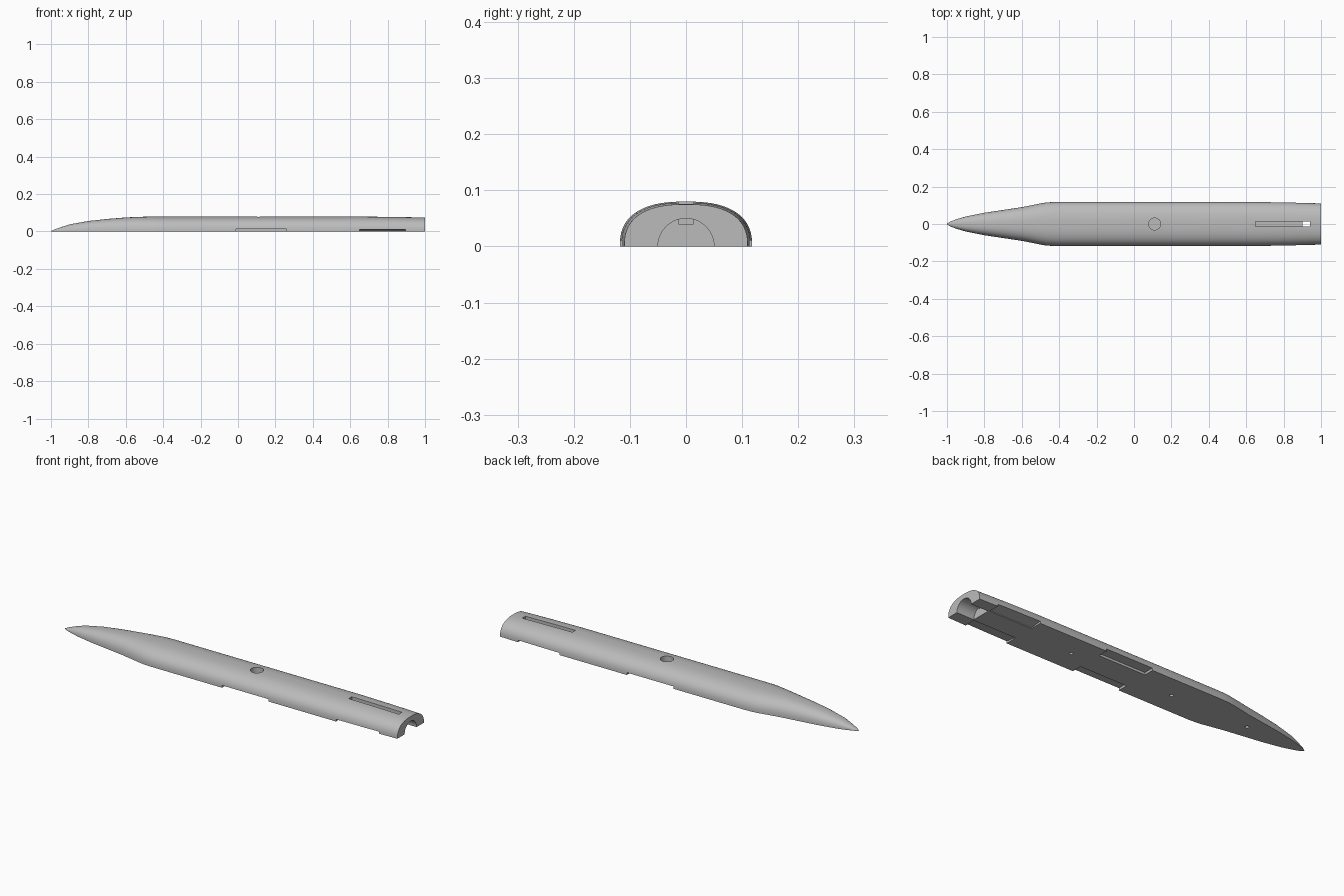
import bpy, bmesh, math
from mathutils import Matrix, Vector

cube = bpy.data.objects.get("Cube")
if cube:
    bpy.data.objects.remove(cube)

grey = bpy.data.materials.new("light grey")
grey.use_nodes = True
grey.diffuse_color = (0.5, 0.5, 0.5, 1)
grey.node_tree.nodes["Principled BSDF"].inputs["Base Color"].default_value = (0.5, 0.5, 0.5, 1)


def make_object(name, bm):
    bmesh.ops.recalc_face_normals(bm, faces=bm.faces)
    mesh = bpy.data.meshes.new(name)
    bm.to_mesh(mesh)
    bm.free()
    mesh.materials.append(grey)
    obj = bpy.data.objects.new(name, mesh)
    bpy.context.collection.objects.link(obj)
    return obj


def loft(name, rings):
    """Skin closed rings of equal length and cap both ends."""
    bm = bmesh.new()
    loops = [[bm.verts.new(p) for p in ring] for ring in rings]
    for a, b in zip(loops, loops[1:]):
        for i in range(len(a)):
            j = (i + 1) % len(a)
            bm.faces.new((a[i], a[j], b[j], b[i]))
    bm.faces.new(loops[0])
    bm.faces.new(loops[-1])
    return make_object(name, bm)


def box(name, x0, x1, y0, y1, z0, z1):
    corners = [(y0, z0), (y1, z0), (y1, z1), (y0, z1)]
    return loft(name, [[(x, y, z) for y, z in corners] for x in (x0, x1)])


def cylinder(name, centre, radius, depth, axis="Z"):
    bm = bmesh.new()
    turn = Matrix.Rotation(math.pi / 2, 4, "Y") if axis == "X" else Matrix()
    bmesh.ops.create_cone(bm, cap_ends=True, segments=40, radius1=radius, radius2=radius,
                          depth=depth, matrix=Matrix.Translation(Vector(centre)) @ turn)
    return make_object(name, bm)


# Half fuselage: stations of x, half width, height with a rounded, flat-bottomed section
stations = [
    (-1, 0.002, 0.002), (-0.985, 0.012, 0.009), (-0.95, 0.025, 0.022), (-0.9, 0.04, 0.038),
    (-0.8, 0.06, 0.056), (-0.7, 0.075, 0.067), (-0.6, 0.09, 0.075), (-0.55, 0.1, 0.0775),
    (-0.5, 0.11, 0.079), (-0.47, 0.115, 0.08), (-0.42, 0.118, 0.08), (0.65, 0.118, 0.08),
    (0.83, 0.115, 0.078), (1, 0.11, 0.075)]
STEPS = 40


def section(x, width, height):
    ring = []
    for i in range(STEPS + 1):
        a = math.pi * i / STEPS
        c, s = math.cos(a), max(math.sin(a), 0) if 0 < i < STEPS else 0
        ring.append((x, width * math.copysign(abs(c) ** 0.8, c), height * s ** 0.8))
    return ring


body = loft("fuselage_half", [section(*s) for s in stations])

# Cutters: tail bore, top hole, fin slot, and alignment pin holes in the flat underside
cutters = [
    cylinder("tail_bore", (1, 0, 0), 0.05, 0.2, "X"),
    cylinder("top_hole", (0.11, 0, 0.1), 0.032, 0.1),
    box("fin_slot", 0.65, 0.94, -0.013, 0.013, 0.04, 0.2)]
for x in (0.37, -0.22, -0.665):
    cylinder_cut = cylinder("pin_hole", (x, 0, 0), 0.009, 0.05)
    cutters.append(cylinder_cut)

# Wing recesses and sloping tailplane recesses along both lower edges
for side in (-1, 1):
    cutters.append(box("wing_recess", -0.01, 0.26, side * 0.065, side * 0.2, -0.1, 0.012))
    wedge = [(side * 0.055, -0.05), (side * 0.2, -0.05), (side * 0.2, 0.02), (side * 0.055, 0.004)]
    cutters.append(loft("tailplane_recess", [[(x, y, z) for y, z in wedge] for x in (0.65, 0.895)]))

bpy.ops.object.select_all(action="DESELECT")
bpy.context.view_layer.objects.active = body
body.select_set(True)
for cutter in cutters:
    mod = body.modifiers.new(cutter.name, "BOOLEAN")
    mod.operation = "DIFFERENCE"
    mod.solver = "EXACT"
    mod.object = cutter
    bpy.ops.object.modifier_apply(modifier=mod.name)
    bpy.data.objects.remove(cutter)

bpy.ops.object.shade_smooth_by_angle(angle=math.radians(30))
